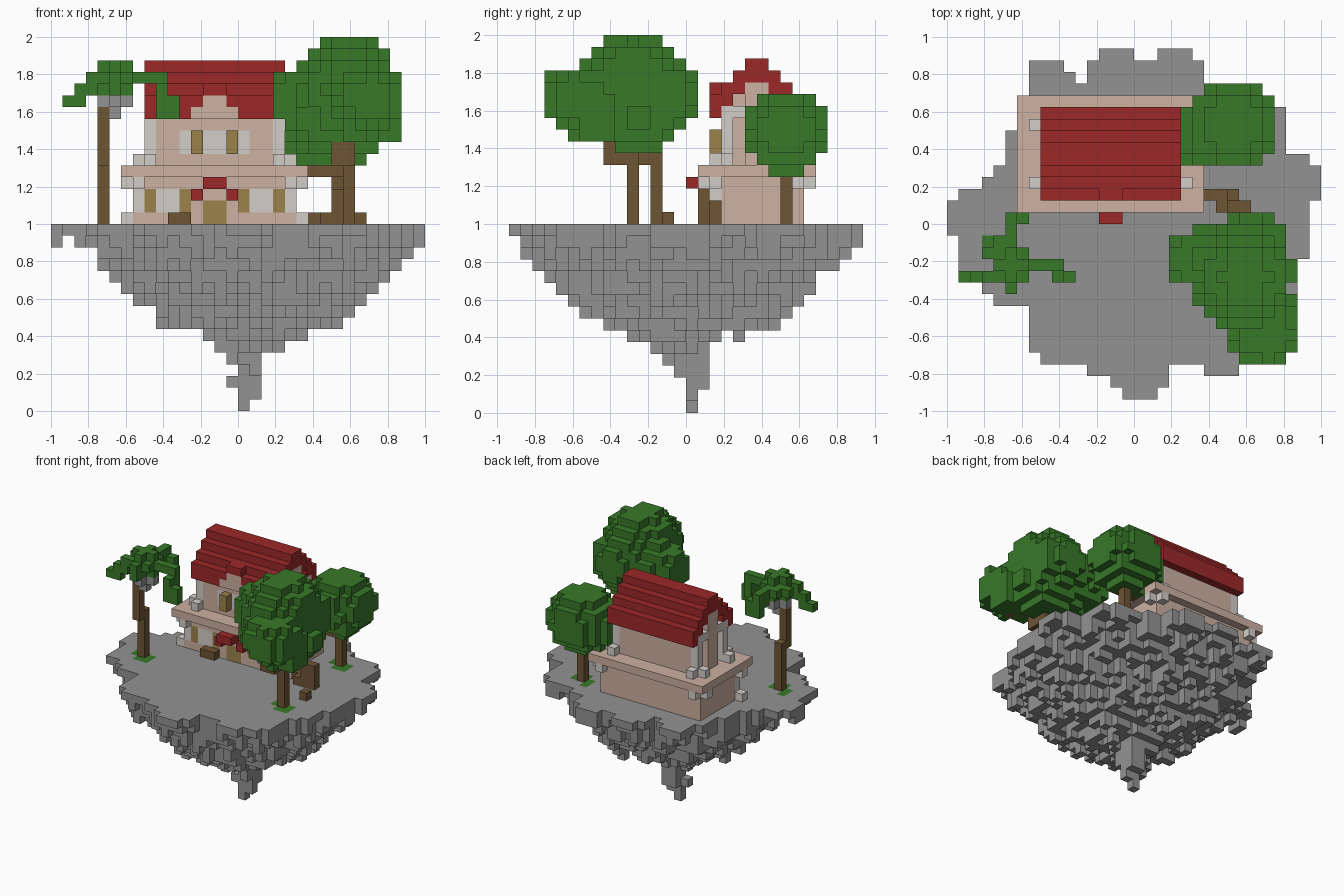
import bpy
import bmesh
import random
from mathutils import Vector

random.seed(7)
UNIT = 2 / 32          # edge length of one block
GROUND = 16            # height of the island's top, in blocks

if "Cube" in bpy.data.objects:
    bpy.data.objects.remove(bpy.data.objects["Cube"])

grid = {}              # (x, y, z) block -> part name


def fill(part, xs, ys, zs):
    """Fill a box of blocks; each range is (start, end)."""
    for x in range(*xs):
        for y in range(*ys):
            for z in range(*zs):
                grid[x, y, z] = part


def block(part, x, y, z, height=1):
    fill(part, (x, x + 1), (y, y + 1), (z, z + height))


def house_pair(part, xs, ys, zs):
    """Fill a box and its copy mirrored across the middle of the house."""
    fill(part, xs, ys, zs)
    fill(part, (-4 - xs[1], -4 - xs[0]), ys, zs)


def house_corners(part, xs, ys, zs):
    """Fill a box at all four corners of the house."""
    house_pair(part, xs, ys, zs)
    house_pair(part, xs, (12 - ys[1], 12 - ys[0]), zs)


def blob(part, center, radii):
    """Fill a boxy ellipsoid of blocks, leaving existing blocks alone."""
    c, r = Vector(center), Vector(radii)
    spans = [range(int(c[i] - r[i]) - 1, int(c[i] + r[i]) + 2) for i in range(3)]
    for x in spans[0]:
        for y in spans[1]:
            for z in spans[2]:
                d = Vector((x, y, z)) + Vector((0.5, 0.5, 0.5)) - c
                if sum(abs(d[i] / r[i]) ** 2.2 for i in range(3)) <= 1:
                    grid.setdefault((x, y, z), part)


# Floating island: outline strips (y start, y end, x start, x end)
OUTLINE = [
    (14, 15, -3, 0), (14, 15, 2, 5), (13, 14, -9, -6), (12, 13, -9, -5),
    (12, 14, -4, 6), (11, 12, -9, 8), (10, 11, -10, 12), (8, 10, -10, 13),
    (6, 8, -11, 13), (5, 6, -11, 15), (4, 5, -12, 16), (3, 4, -13, 16),
    (2, 3, -15, 16), (-1, 2, -16, 15), (-3, -1, -15, 15), (-5, -3, -15, 14),
    (-6, -5, -13, 14), (-7, -6, -12, 13), (-11, -7, -9, 12), (-12, -11, -8, 11),
    (-13, -12, -4, 3), (-13, -12, 6, 9), (-14, -13, -2, 3), (-15, -14, -1, 2),
]
# Lowest block of a column by its distance from the middle
UNDERSIDE = [3, 4, 5, 6, 6, 7, 7, 7, 8, 9, 10, 11, 12, 13, 14, 14, 14, 14]
for y0, y1, x0, x1 in OUTLINE:
    for y in range(y0, y1):
        for x in range(x0, x1):
            distance = int(Vector((x - 0.3, y + 0.5)).length)
            bottom = UNDERSIDE[distance] + random.choice((0, 1, 1, 2))
            fill("island", (x, x + 1), (y, y + 1), (min(bottom, GROUND - 1), GROUND))
fill("island", (0, 2), (0, 2), (2, 8))
fill("island", (0, 2), (0, 1), (1, 2))
block("island", 0, 0, 0)
block("island", -1, 0, 2)

# House: ground floor, balcony slab and upper floor
fill("house_walls", (-9, 5), (2, 10), (GROUND, 20))
house_pair("house_trim", (0, 5), (2, 3), (17, 19))
fill("house_walls", (-10, 6), (1, 11), (20, 21))
fill("house_walls", (-7, 3), (3, 9), (21, 26))
fill("house_walls", (-7, 3), (4, 8), (26, 28))
house_corners("house_trim", (3, 4), (3, 4), (21, 25))
house_corners("house_trim", (3, 4), (3, 5), (25, 26))
house_corners("house_trim", (4, 5), (3, 4), (21, 22))
house_corners("house_trim", (3, 4), (2, 3), (21, 22))
house_corners("house_trim", (4, 5), (1, 2), (19, 20))
house_corners("house_trim", (5, 6), (2, 3), (19, 20))
house_corners("house_trim", (4, 5), (2, 3), (19, 20))
house_pair("house_trim", (5, 6), (2, 3), (GROUND, 17))
house_pair("house_trim", (-2, 1), (3, 4), (22, 24))
fill("house_walls", (-8, 4), (5, 7), (21, 28))

# Stepped roof
for step in range(5):
    z = 25 + step
    outer = max(2, step + 1)
    inner = 6 if step >= 3 else step + 3
    for side in (0, 1):
        ys = (outer, inner) if side == 0 else (12 - inner, 12 - outer)
        fill("roof", (-8, 4), ys, (z, z + 1))

# Dormer gable on the front of the roof
for step in range(3):
    z = 25 + step
    half = 2 - step
    fill("roof", (-3 - half, -1 + half), (2, 4), (z, z + 1))
    if half:
        fill("house_walls", (-2 - half, -2 + half), (2, 4), (z, z + 1))

# Windows, door and awning
house_pair("windows", (-1, 0), (2, 3), (22, 24))
house_pair("windows", (0, 1), (2, 3), (17, 19))
house_pair("windows", (3, 4), (2, 3), (17, 19))
fill("windows", (-3, -1), (2, 3), (GROUND, 18))
fill("awning", (-3, -1), (0, 2), (19, 20))
house_pair("awning", (-1, 0), (1, 2), (18, 19))

# Crate by the door and a pile of logs beside the house
fill("crate", (-6, -4), (1, 2), (GROUND, 17))
fill("logs", (6, 9), (2, 3), (GROUND, 17))
fill("logs", (7, 10), (1, 2), (GROUND, 17))
block("logs", 8, 2, 17)
fill("logs", (8, 10), (1, 2), (17, 19))


def grass_patch(x, y):
    for dx, dy in ((0, 0), (1, 0), (-1, 0), (0, -1), (1, -1), (-1, 1)):
        grid[x + dx, y + dy, GROUND - 1] = "grass"


# Large tree with several lobes of leaves
grass_patch(9, -5)
block("trunks", 9, -5, GROUND, 9)
fill("trunks", (8, 10), (-7, -4), (21, 23))
block("trunks", 10, -2, GROUND)
block("trunks", 11, -9, 23, 2)
blob("large_tree_leaves", (9.5, -4.5, 27.4), (4, 4.5, 4.65))
blob("large_tree_leaves", (11.2, -9.2, 26.8), (3, 3, 2.5))
blob("large_tree_leaves", (11.5, -7.5, 25), (2.7, 2.6, 2.4))
blob("large_tree_leaves", (5.7, -3, 26.7), (2.8, 2.7, 3))
blob("large_tree_leaves", (10, -1.8, 27), (3.2, 2.9, 2.9))
blob("large_tree_leaves", (10, -4, 25), (3.8, 3.3, 3.1))
blob("large_tree_leaves", (7, -4.5, 25), (2.6, 2.6, 2.6))

# Small tree behind it
grass_patch(8, 8)
block("trunks", 8, 8, GROUND, 6)
fill("trunks", (6, 9), (7, 8), (20, 21))
blob("small_tree_leaves", (8.2, 8.5, 23.7), (4, 3.6, 3.5))
blob("small_tree_leaves", (6, 7, 23.5), (2.2, 2.2, 2.4))

# Palm with a stepped trunk, nuts and drooping fronds
grass_patch(-12, -3)
block("trunks", -12, -3, GROUND, 6)
block("trunks", -12, -4, 21, 5)
fill("palm_nuts", (-12, -9), (-4, -3), (26, 27))
block("palm_nuts", -11, -4, 25)
block("palm_nuts", -11, -5, 26)
block("palm_nuts", -11, -3, 26)
fill("palm_fronds", (-12, -9), (-4, -3), (27, 30))
fill("palm_fronds", (-11, -10), (-5, -2), (27, 30))
fill("palm_fronds", (-13, -9), (-3, -2), (28, 29))
fill("palm_fronds", (-9, -6), (-4, -3), (28, 29))
fill("palm_fronds", (-7, -6), (-5, -3), (26, 28))
fill("palm_fronds", (-7, -5), (-5, -4), (25, 27))
fill("palm_fronds", (-13, -9), (-5, -4), (28, 29))
fill("palm_fronds", (-14, -12), (-5, -4), (27, 28))
fill("palm_fronds", (-15, -13), (-5, -4), (26, 27))
fill("palm_fronds", (-11, -10), (-6, -5), (27, 29))
fill("palm_fronds", (-12, -10), (-2, -1), (28, 29))
fill("palm_fronds", (-11, -10), (-1, 1), (27, 29))
fill("palm_fronds", (-11, -9), (0, 1), (26, 28))


def make_material(name, color):
    material = bpy.data.materials.new(name)
    material.use_nodes = True
    material.diffuse_color = (*color, 1)
    material.node_tree.nodes["Principled BSDF"].inputs["Base Color"].default_value = (*color, 1)
    return material


stone = make_material("grey stone", (0.29, 0.29, 0.29))
plaster = make_material("pink plaster", (0.61, 0.44, 0.36))
trim = make_material("pale trim", (0.65, 0.62, 0.59))
tile = make_material("red tile", (0.34, 0.021, 0.022))
leaf = make_material("leaf green", (0.04, 0.19, 0.022))
wood = make_material("brown wood", (0.155, 0.09, 0.034))
glass = make_material("golden glass", (0.33, 0.225, 0.07))
PART_MATERIALS = {
    "island": stone, "palm_nuts": stone, "house_walls": plaster,
    "house_trim": trim, "roof": tile, "awning": tile, "windows": glass,
    "grass": leaf, "large_tree_leaves": leaf, "small_tree_leaves": leaf,
    "palm_fronds": leaf, "trunks": wood, "crate": wood, "logs": wood,
}


def build_part(name, material):
    """Turn one part's blocks into a mesh of its exposed faces."""
    bm = bmesh.new()
    for cell in [c for c, part in grid.items() if part == name]:
        for axis in range(3):
            for side in (0, 1):
                neighbour = list(cell)
                neighbour[axis] += 2 * side - 1
                if tuple(neighbour) in grid:
                    continue
                loop = []
                for u, v in ((0, 0), (1, 0), (1, 1), (0, 1)):
                    point = Vector(cell)
                    point[axis] += side
                    point[(axis + 1) % 3] += u
                    point[(axis + 2) % 3] += v
                    loop.append(bm.verts.new(point * UNIT))
                bm.faces.new(loop if side else loop[::-1])
    bmesh.ops.remove_doubles(bm, verts=bm.verts, dist=UNIT / 100)
    mesh = bpy.data.meshes.new(name)
    bm.to_mesh(mesh)
    bm.free()
    mesh.materials.append(material)
    bpy.context.collection.objects.link(bpy.data.objects.new(name, mesh))


for part_name, part_material in PART_MATERIALS.items():
    build_part(part_name, part_material)
